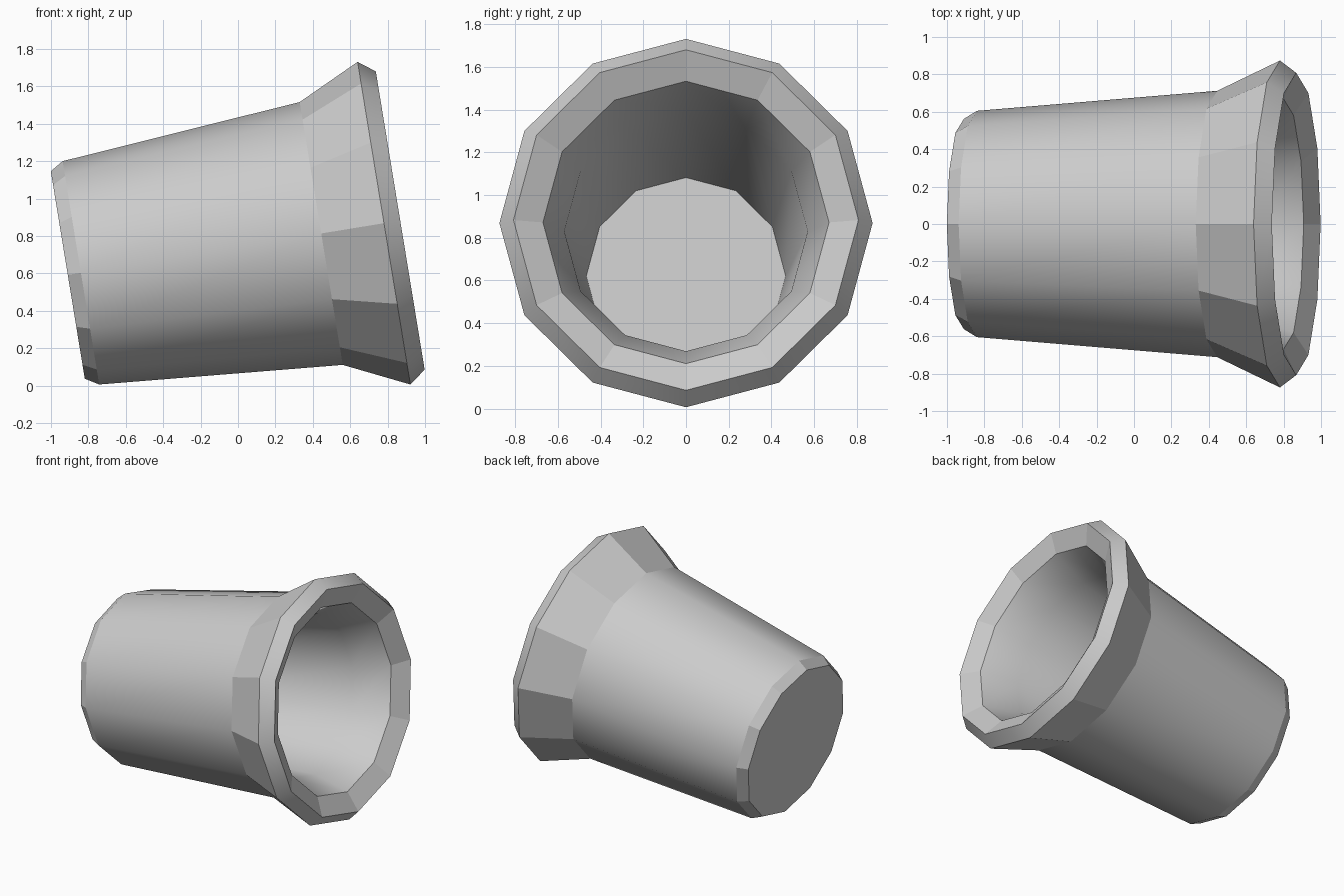
import bpy, bmesh, math
from mathutils import Matrix, Vector

if "Cube" in bpy.data.objects:
    bpy.data.objects.remove(bpy.data.objects["Cube"])

SIDES = 12
TILT = math.radians(9.3)

# Profile along the cup axis: (distance from base, radius, next band is smooth)
profile = [
    (0.000, 0.562, False),  # base edge, chamfer
    (0.071, 0.605, True),   # outer wall
    (1.373, 0.712, False),  # flare
    (1.713, 0.874, True),   # rolled lip
    (1.801, 0.808, False),  # inner lip slope
    (1.732, 0.670, True),   # inner throat
    (1.480, 0.570, True),   # inner wall
    (0.180, 0.467, False),  # floor
]

bm = bmesh.new()
rings = []
for t, r, _ in profile:
    ring = []
    for i in range(SIDES):
        a = 2 * math.pi * i / SIDES
        ring.append(bm.verts.new((t, r * math.sin(a), r * math.cos(a))))
    rings.append(ring)

# Bands between neighbouring rings
for k in range(len(rings) - 1):
    for i in range(SIDES):
        j = (i + 1) % SIDES
        f = bm.faces.new((rings[k][i], rings[k][j], rings[k + 1][j], rings[k + 1][i]))
        f.smooth = profile[k][2]

# Outer base and inner floor
bm.faces.new(rings[0])
bm.faces.new(rings[-1])
bmesh.ops.recalc_face_normals(bm, faces=bm.faces)

# Lay the cup on its side, resting on base edge and lip
bm.transform(Matrix.Translation(Vector((-0.91, 0, 0.592))) @ Matrix.Rotation(-TILT, 4, 'Y'))

mesh = bpy.data.meshes.new("cup")
bm.to_mesh(mesh)
bm.free()
cup = bpy.data.objects.new("cup", mesh)
bpy.context.collection.objects.link(cup)
